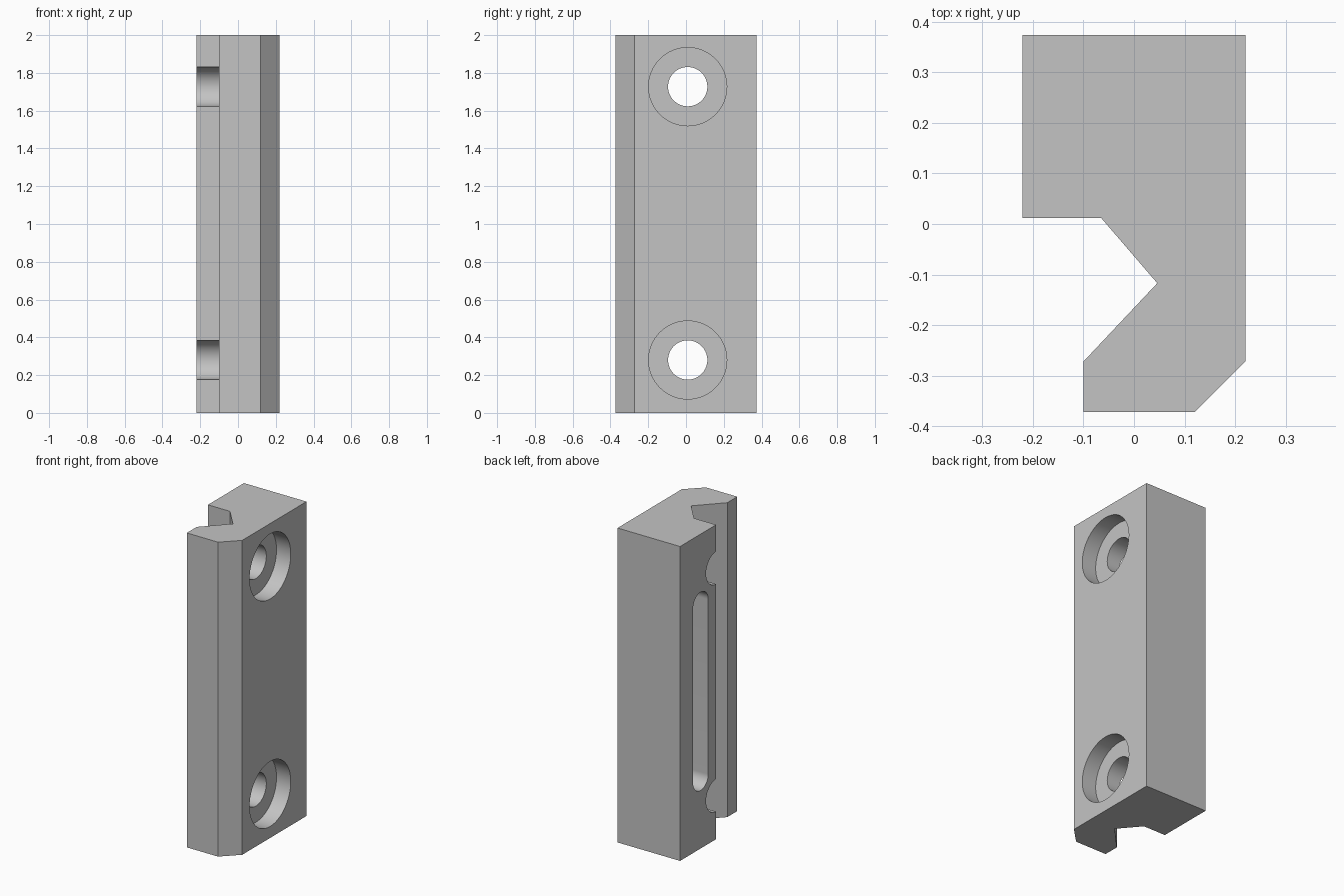
import bpy, bmesh, math
from mathutils import Matrix, Vector

cube = bpy.data.objects.get("Cube")
if cube:
    bpy.data.objects.remove(cube, do_unlink=True)

HEIGHT = 2.0
SIDE = 0.22          # half thickness in x
HOLE_Y = 0.009
HOLE_Z = (0.28, 1.727)

# Single plain grey
grey = bpy.data.materials.new("plain grey")
grey.use_nodes = True
grey.diffuse_color = (0.55, 0.55, 0.55, 1)
grey.node_tree.nodes["Principled BSDF"].inputs["Base Color"].default_value = grey.diffuse_color


def prism(name, points, depth):
    """Extrude a closed outline of 3D points along the depth vector."""
    bm = bmesh.new()
    face = bm.faces.new([bm.verts.new(p) for p in points])
    grown = bmesh.ops.extrude_face_region(bm, geom=[face], use_keep_orig=True)
    verts = [g for g in grown["geom"] if isinstance(g, bmesh.types.BMVert)]
    bmesh.ops.translate(bm, vec=Vector(depth), verts=verts)
    bmesh.ops.recalc_face_normals(bm, faces=bm.faces)
    mesh = bpy.data.meshes.new(name)
    bm.to_mesh(mesh)
    bm.free()
    mesh.materials.append(grey)
    obj = bpy.data.objects.new(name, mesh)
    bpy.context.collection.objects.link(obj)
    return obj


def rounded(x, y, z, radius, straight=0.0, steps=32):
    """Outline in the yz plane: a circle, or a vertical slot if straight > 0."""
    points = []
    for end in (0, 1):
        offset = straight / 2 * (1 - 2 * end)
        count = steps + 1 if straight else steps
        for i in range(count):
            a = math.pi * (end + i / steps)
            points.append((x, y + radius * math.cos(a), z + offset + radius * math.sin(a)))
    return points


def cut(target, cutter):
    """Subtract the cutter and discard it."""
    cutter.hide_render = True
    mod = target.modifiers.new("cut", "BOOLEAN")
    mod.operation = "DIFFERENCE"
    mod.solver = "EXACT"
    mod.object = cutter
    bpy.ops.object.select_all(action="DESELECT")
    bpy.context.view_layer.objects.active = target
    target.select_set(True)
    bpy.ops.object.modifier_apply(modifier=mod.name)
    bpy.data.objects.remove(cutter, do_unlink=True)


# Clamp bar: chamfered corner on one side, V groove on the other
outline = [(-SIDE, 0.374), (SIDE, 0.374), (SIDE, -0.272), (0.12, -0.372),
           (-0.1, -0.372), (-0.1, -0.272), (0.046, -0.117),
           (-0.065, 0.012), (-SIDE, 0.012)]
bar = prism("clamp_bar", [(x, y, 0) for x, y in outline], (0, 0, HEIGHT))

# Counterbored screw holes
for z in HOLE_Z:
    cut(bar, prism("counterbore", rounded(SIDE - 0.1, HOLE_Y, z, 0.207), (0.3, 0, 0)))
    cut(bar, prism("screw_hole", rounded(-0.5, HOLE_Y, z, 0.104), (1, 0, 0)))

# Blind round-ended slot in the back of the clamping face
cut(bar, prism("slot", rounded(-0.5, 0.167, 1.0, 0.076, straight=1.11), (0.5 - SIDE + 0.22, 0, 0)))

bpy.ops.object.shade_smooth_by_angle(angle=math.radians(25))
